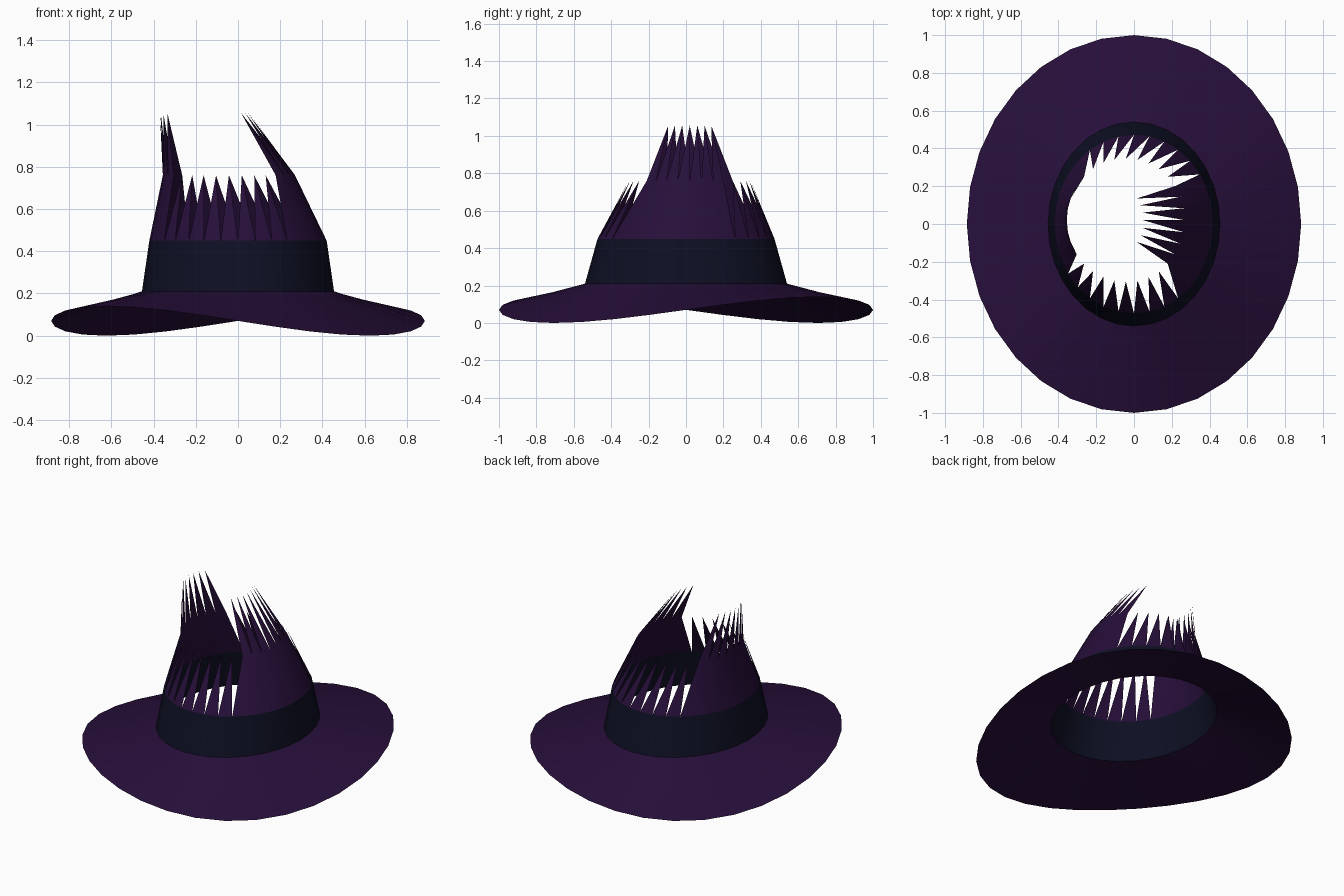
import bpy
import math

if "Cube" in bpy.data.objects:
    bpy.data.objects.remove(bpy.data.objects["Cube"])

SEG = 32


def material(name, rgb):
    m = bpy.data.materials.new(name)
    m.diffuse_color = (*rgb, 1.0)
    m.use_nodes = True
    m.node_tree.nodes["Principled BSDF"].inputs["Base Color"].default_value = m.diffuse_color
    return m


purple = material("dark purple cloth", (0.020, 0.0046, 0.042))
navy = material("dark navy ribbon", (0.0042, 0.0050, 0.0170))


def ring(cx, cy, rx, ry, z, wave=0.0):
    """Elliptical loop, optionally rippling up and down twice per turn."""
    pts = []
    for i in range(SEG):
        a = 2 * math.pi * i / SEG
        pts.append((cx + rx * math.cos(a), cy + ry * math.sin(a),
                    z + wave * math.sin(2 * a)))
    return pts


def build(name, rings, faces, mat):
    mesh = bpy.data.meshes.new(name)
    mesh.from_pydata([p for r in rings for p in r], [], faces)
    mesh.materials.append(mat)
    mesh.update()
    obj = bpy.data.objects.new(name, mesh)
    bpy.context.collection.objects.link(obj)
    bpy.ops.object.select_all(action='DESELECT')
    obj.select_set(True)
    bpy.context.view_layer.objects.active = obj
    bpy.ops.object.shade_smooth_by_angle(angle=math.radians(40))
    return obj


def vert(level, k):
    return level * SEG + k % SEG


def wall(level):
    """Closed band of quads between two neighbouring loops."""
    return [(vert(level, k - 1), vert(level, k), vert(level + 1, k), vert(level + 1, k - 1))
            for k in range(SEG)]


def spike(level, k):
    """Torn shred: one triangle leaning to the loop above."""
    return (vert(level, k - 1), vert(level, k), vert(level + 1, k))


def filler(level, k):
    """Triangle that closes the gap beside a shred."""
    return (vert(level, k - 1), vert(level + 1, k), vert(level + 1, k - 1))


# Shared loops from the brim edge to the torn tip
brim_edge = ring(0, 0, 0.885, 1.0, 0.07, 0.07)
brim_mid = ring(0, 0, 0.67, 0.77, 0.14, 0.035)
band_low = ring(0, 0, 0.455, 0.54, 0.21)
band_high = ring(0, 0, 0.42, 0.473, 0.45)
crown_mid = ring(-0.043, 0.02, 0.313, 0.325, 0.76)
crown_top = ring(-0.16, 0.02, 0.21, 0.207, 1.055)

# Wavy brim
build("brim", [brim_edge, brim_mid, band_low], wall(0) + wall(1), purple)

# Ribbon around the base of the crown
build("hat_band", [band_low, band_high], wall(0), navy)

# Torn crown: shreds all round, with solid panels and taller shreds on both sides
panel = [k + side for side in (0, SEG // 2) for k in range(-3, 4)]
crown_faces = [spike(0, k) for k in range(SEG)]
crown_faces += [filler(0, k) for k in panel]
crown_faces += [spike(1, k) for k in panel]
build("torn_crown", [band_high, crown_mid, crown_top], crown_faces, purple)

# Drop loop points that carry no face
obj = bpy.data.objects["torn_crown"]
bpy.context.view_layer.objects.active = obj
bpy.ops.object.mode_set(mode='EDIT')
bpy.ops.mesh.select_all(action='SELECT')
bpy.ops.mesh.delete_loose()
bpy.ops.object.mode_set(mode='OBJECT')
